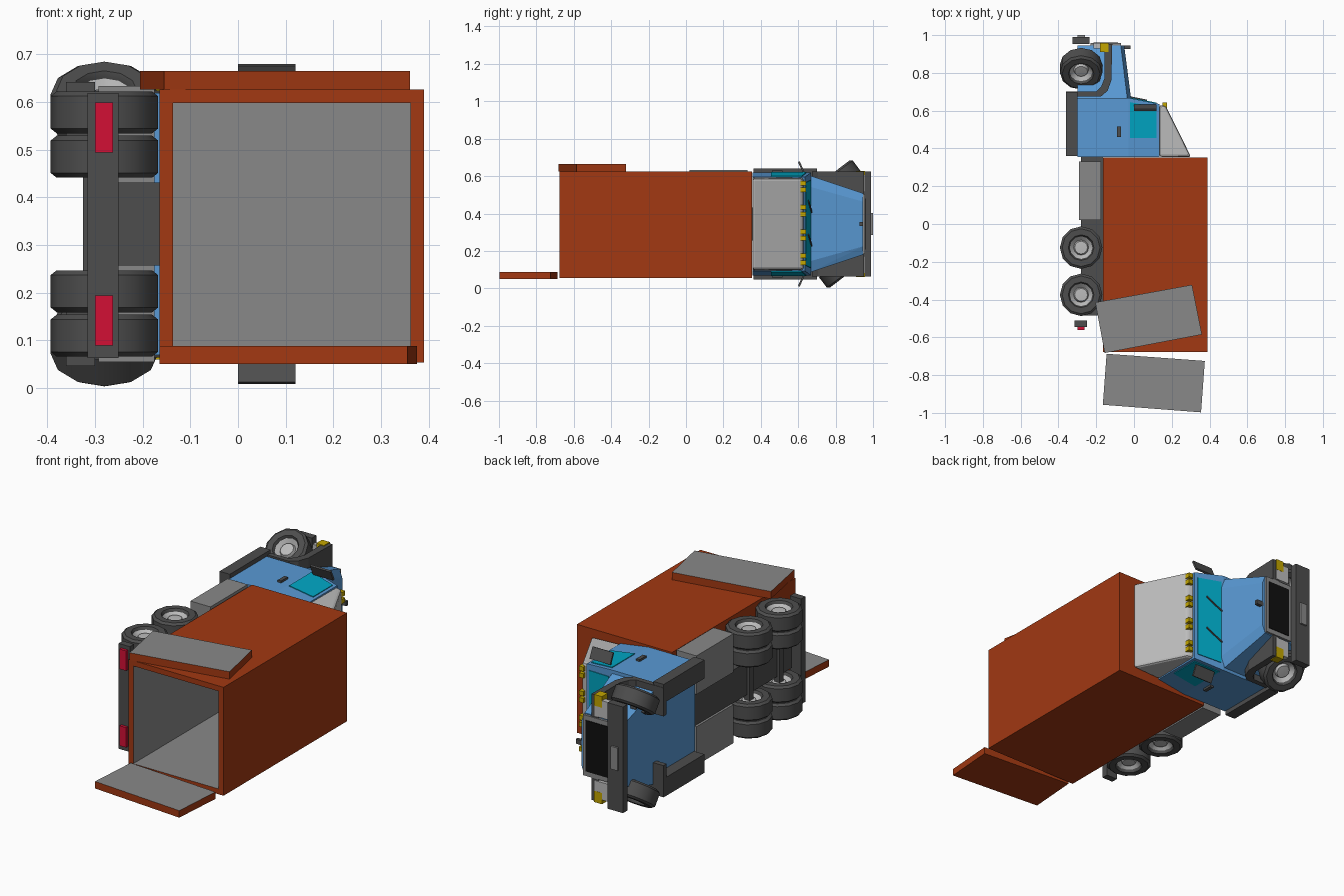
import bpy, bmesh, math
from mathutils import Matrix, Vector

if "Cube" in bpy.data.objects:
    bpy.data.objects.remove(bpy.data.objects["Cube"])

# The truck lies on its side: its "up" is +x, its nose +y, its width runs along z.
C = 0.344  # height of the truck's mirror plane; all z values below are relative to it


def mat(name, r, g, b):
    m = bpy.data.materials.new(name)
    m.diffuse_color = (r, g, b, 1)
    m.use_nodes = True
    m.node_tree.nodes["Principled BSDF"].inputs["Base Color"].default_value = m.diffuse_color
    return m


ORANGE = mat("orange", 0.36, 0.04, 0.006)
BLUE = mat("blue", 0.10, 0.32, 0.66)
GLASS = mat("glass", 0.0, 0.39, 0.56)
YELLOW = mat("yellow", 0.55, 0.38, 0.0)
RED = mat("red", 0.65, 0.005, 0.035)
DARK = mat("dark_grey", 0.075, 0.075, 0.075)
BLACK = mat("black", 0.005, 0.005, 0.005)
GREY = mat("mid_grey", 0.25, 0.25, 0.25)
LIGHT = mat("light_grey", 0.5, 0.5, 0.5)


def finish(name, bm, *mats):
    bmesh.ops.recalc_face_normals(bm, faces=bm.faces)
    me = bpy.data.meshes.new(name)
    bm.to_mesh(me)
    bm.free()
    ob = bpy.data.objects.new(name, me)
    ob.location.z = C
    for m in mats:
        me.materials.append(m)
    bpy.context.collection.objects.link(ob)
    return ob


def hull(name, pts, m):
    bm = bmesh.new()
    for p in pts:
        bm.verts.new(p)
    bmesh.ops.convex_hull(bm, input=bm.verts)
    bmesh.ops.dissolve_limit(bm, angle_limit=0.01, verts=bm.verts, edges=bm.edges)
    return finish(name, bm, m)


def box(name, x, y, z, m, rot=None):
    c = Vector((sum(x) / 2, sum(y) / 2, sum(z) / 2))
    size = (abs(x[1] - x[0]), abs(y[1] - y[0]), abs(z[1] - z[0]), 1)
    bm = bmesh.new()
    bmesh.ops.create_cube(bm, size=1, matrix=Matrix.Translation(c) @ (rot or Matrix()) @ Matrix.Diagonal(size))
    return finish(name, bm, m)


def prism(name, outline, z0, z1, *mats):
    bm = bmesh.new()
    f = bm.faces.new([bm.verts.new((x, y, z0)) for x, y in outline])
    new = bmesh.ops.extrude_face_region(bm, geom=[f])["geom"]
    for v in new:
        if isinstance(v, bmesh.types.BMVert):
            v.co.z = z1
    if len(mats) > 1:
        for g in new:
            if isinstance(g, bmesh.types.BMFace):
                g.material_index = 1
    return finish(name, bm, *mats)


def lathe(name, profile, pos, steer, m, sides=12):
    bm = bmesh.new()
    rings = []
    for i in range(sides):
        a = 2 * math.pi * i / sides
        rings.append([bm.verts.new((r * math.cos(a), r * math.sin(a), h)) for r, h in profile])
    n = len(profile)
    for i in range(sides):
        a, b = rings[i], rings[(i + 1) % sides]
        for j in range(n):
            k = (j + 1) % n
            bm.faces.new((a[j], a[k], b[k], b[j]))
    bmesh.ops.remove_doubles(bm, verts=bm.verts, dist=1e-6)
    bmesh.ops.transform(bm, matrix=Matrix.Translation(pos) @ Matrix.Rotation(steer, 4, 'X'), verts=bm.verts)
    ob = finish(name, bm, m)
    bpy.ops.object.select_all(action='DESELECT')
    ob.select_set(True)
    bpy.context.view_layer.objects.active = ob
    bpy.ops.object.shade_smooth_by_angle(angle=math.radians(32))
    return ob


TYRE = [(.06, -.03), (.068, -.044), (.1, -.044), (.1125, -.034),
        (.1125, .034), (.1, .044), (.068, .044), (.06, .03)]
HUB = [(0, .026), (.034, .024), (.04, .01), (.062, .032),
       (.062, -.032), (.04, -.01), (.034, -.024), (0, -.026)]


def wheel(name, x, y, z, steer=0.0):
    lathe(name + "_tyre", TYRE, (x, y, z), steer, DARK)
    lathe(name + "_hub", HUB, (x, y, z), steer, LIGHT)


# Cargo box, hollowed from the rear
bm = bmesh.new()
bmesh.ops.create_cube(bm, size=1, matrix=Matrix.Translation((.1125, -.1625, -.004)) @ Matrix.Diagonal((.555, 1.03, .572, 1)))
rear = min(bm.faces, key=lambda f: f.calc_center_median().y)
bmesh.ops.inset_individual(bm, faces=[rear], thickness=.04)
inner = bmesh.ops.extrude_face_region(bm, geom=[rear])["geom"]
if rear.is_valid:
    bm.faces.remove(rear)
end = [g for g in inner if isinstance(g, bmesh.types.BMFace)][0]
for v in end.verts:
    v.co.y = .31
for v in end.verts:
    for f in v.link_faces:
        f.material_index = 1
finish("cargo_box", bm, ORANGE, GREY)

# Open rear doors: one laid on the box, one on the ground side
prism("upper_door", [(-.205, -.415), (.307, -.322), (.36, -.585), (-.155, -.683)], .282, .321, ORANGE, GREY)
prism("lower_door", [(-.145, -.687), (.375, -.725), (.355, -.997), (-.165, -.957)], -.293, -.256, ORANGE, GREY)

# Chassis, rear bar
box("chassis", (-.28, -.165), (-.485, .36), (-.087, .087), DARK)
box("rear_bar", (-.315, -.25), (-.545, -.51), (-.281, .275), DARK)

# Cab: straight lower body, tapered upper body, narrowing hood
hull("cab_lower", [(x, y, z) for x in (-.30, -.03) for y in (.355, .668) for z in (-.275, .275)], BLUE)
hull("cab_upper", [(-.03, y, z) for y in (.355, .668) for z in (-.275, .275)]
     + [(.135, y, z) for y in (.355, .635) for z in (-.25, .25)], BLUE)
hood = []
for s in (1, -1):
    hood += [(-.30, .66, s * .26), (-.035, .66, s * .26), (-.015, .66, s * .2),
             (-.30, .945, s * .165), (-.07, .945, s * .165), (-.052, .945, s * .12)]
hull("hood", hood, BLUE)

# Roof wind deflector with softened edges
fairing = hull("roof_fairing", [(x, y, s * w) for x, y, w in
               ((.135, .355, .25), (.135, .632, .247), (.17, .622, .243), (.302, .355, .243)) for s in (1, -1)], LIGHT)
bev = fairing.modifiers.new("soft_edges", 'BEVEL')
bev.width, bev.segments = .012, 2

# Windscreen and wipers
def front_y(x):
    return .668 - .033 * (x + .03) / .165

hull("windscreen", [(x, front_y(x) + d, s * w) for x, w in ((-.015, .235), (.118, .222))
                    for d in (-.004, .004) for s in (1, -1)], GLASS)
for i, z in enumerate((-.12, .06)):
    hull("wiper_%d" % i, [(x, front_y(x) + d, z + o + e) for x, o in ((-.015, 0), (.07, .06))
                          for d in (.003, .01) for e in (0, .007)], DARK)

# Grille, hood ornament, front bumper and plate
box("grille_frame", (-.23, -.07), (.93, .957), (-.16, .16), GREY)
box("grille", (-.215, -.085), (.95, .96), (-.135, .135), BLACK)
box("hood_ornament", (-.06, -.018), (.927, .945), (-.012, .012), DARK)
box("front_bumper", (-.325, -.235), (.952, .99), (-.28, .28), DARK)
box("front_plate", (-.30, -.26), (.985, 1.0), (-.06, .06), GREY)

# Roof lamps: four pairs
for i in range(4):
    for j in (-1, 1):
        z = (i - 1.5) * .13 + j * .018 + .006
        box("roof_lamp_%d_%d" % (i, j), (.15, .176), (.612, .642), (z - .012, z + .012), YELLOW)

# Rear axles
for y in (-.125, -.375):
    box("rear_axle", (-.295, -.265), (y - .015, y + .015), (-.25, .25), DARK)
box("front_axle", (-.295, -.265), (.81, .84), (-.24, .24), DARK)

# Everything that repeats on both sides
FENDER = [(-.115, .952), (-.12, .76), (-.14, .705), (-.175, .675), (-.36, .675), (-.36, .702),
          (-.20, .702), (-.175, .725), (-.155, .775), (-.155, .952)]
for s, side in ((1, "left"), (-1, "right")):
    def z(a, b):
        return (s * a, s * b)

    prism("fender_" + side, FENDER, s * .13, s * .28, DARK)
    box("step_" + side, (-.36, -.30), (.36, .70), z(.20, .298), DARK)
    box("side_tank_" + side, (-.292, -.175), (.02, .33), z(.085, .289), GREY)
    box("tail_light_" + side, (-.30, -.262), (-.56, -.54), z(.15, .255), RED)
    box("headlight_" + side, (-.215, -.135), (.93, .957), z(.17, .262), LIGHT)
    box("indicator_" + side, (-.18, -.135), (.91, .958), z(.225, .284), YELLOW)
    box("door_handle_" + side, (-.09, -.07), (.46, .515), z(.27, .286), DARK)
    box("mirror_" + side, (0, .12), (.611, .621), z(.275, .336), DARK,
        Matrix.Rotation(s * math.radians(25), 4, 'X'))
    hull("side_window_" + side,
         [(x, y, s * (.275 - .025 * (x + .03) / .165 + d)) for x, y in
          ((-.02, .455), (-.02, .645), (.12, .455), (.12, .618)) for d in (-.004, .004)], GLASS)
    for k, y in enumerate((-.125, -.375)):
        for n, w in (("inner", .141), ("outer", .234)):
            wheel("rear_wheel_%s_%d_%s" % (side, k, n), -.28, y, s * w)
    wheel("front_wheel_" + side, -.28, .822, s * .245, math.radians(37))
